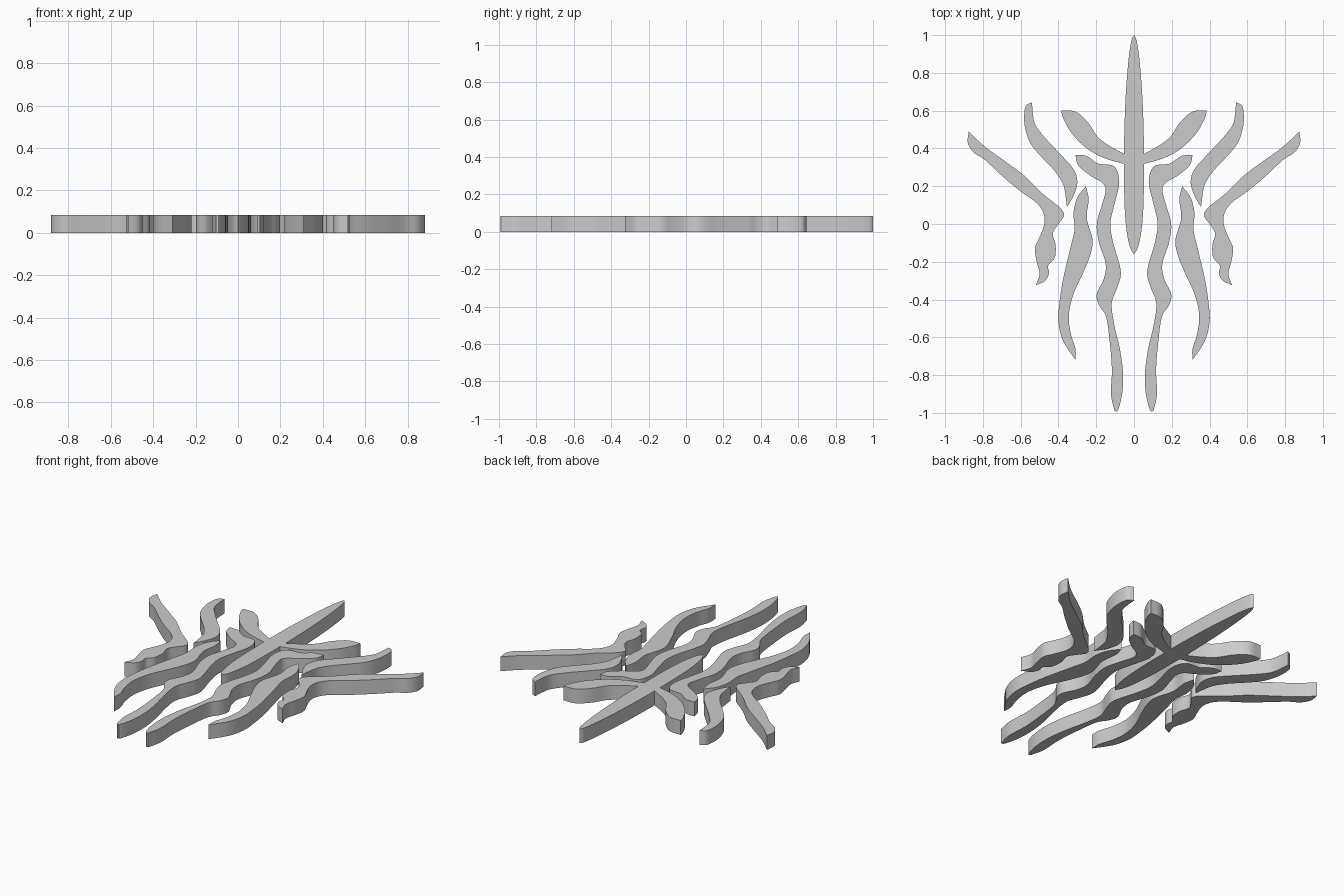
import bpy
import bmesh
from mathutils import Vector

THICKNESS = 0.085
STEPS = 5

default_cube = bpy.data.objects.get("Cube")
if default_cube:
    bpy.data.objects.remove(default_cube, do_unlink=True)

# One plain grey for the whole emblem
grey = bpy.data.materials.new("plain grey")
grey.use_nodes = True
grey_value = (0.6, 0.6, 0.6, 1.0)
grey.diffuse_color = grey_value
grey.node_tree.nodes["Principled BSDF"].inputs["Base Color"].default_value = grey_value


def smooth_edge(points):
    """Catmull-Rom curve through the points, ends included."""
    pts = [Vector(p) for p in points]
    pts = [pts[0] * 2 - pts[1]] + pts + [pts[-1] * 2 - pts[-2]]
    result = []
    for a, b, c, d in zip(pts, pts[1:], pts[2:], pts[3:]):
        for step in range(STEPS):
            t = step / STEPS
            result.append(b + (c - a) * t / 2
                          + (a * 2 - b * 5 + c * 4 - d) * t ** 2 / 2
                          + (b * 3 - a - c * 3 + d) * t ** 3 / 2)
    result.append(pts[-2])
    return result


def make_plate(name, outline):
    """Extrude a closed outline from the ground to the plate thickness."""
    bm = bmesh.new()
    verts = [bm.verts.new((p.x, p.y, 0)) for p in outline]
    bottom = bm.faces.new(verts)
    extruded = bmesh.ops.extrude_face_region(bm, geom=[bottom], use_keep_orig=True)
    top_verts = [g for g in extruded["geom"] if isinstance(g, bmesh.types.BMVert)]
    bmesh.ops.translate(bm, vec=(0, 0, THICKNESS), verts=top_verts)
    bmesh.ops.recalc_face_normals(bm, faces=bm.faces)
    mesh = bpy.data.meshes.new(name)
    bm.to_mesh(mesh)
    bm.free()
    mesh.materials.append(grey)
    plate = bpy.data.objects.new(name, mesh)
    bpy.context.collection.objects.link(plate)
    bpy.ops.object.select_all(action="DESELECT")
    plate.select_set(True)
    bpy.context.view_layer.objects.active = plate
    bpy.ops.object.shade_smooth_by_angle()


def make_pair(name, outer, inner):
    """Build a wavy strand between two edges, on both sides of the model."""
    outline = smooth_edge(outer) + smooth_edge(inner)[::-1]
    clean = []
    for p in outline:
        if not clean or (p - clean[-1]).length > 1e-4:
            clean.append(p)
    if (clean[0] - clean[-1]).length < 1e-4:
        clean.pop()
    make_plate("left_" + name, clean)
    make_plate("right_" + name, [Vector((-p.x, p.y)) for p in clean])


# Central spindle, pointed at both ends
spindle = smooth_edge([(0, 1), (.014, .97), (.03, .86), (.045, .66), (.052, .45),
                       (.053, .3), (.05, .1), (.04, -.03), (.022, -.12), (0, -.16)])
make_plate("central_spindle",
           spindle + [Vector((-p.x, p.y)) for p in spindle[-2:0:-1]])

# Upper branches growing out of the spindle
make_pair("upper_branch",
          [(.04, .365), (.06, .375), (.14, .42), (.195, .465), (.245, .54),
           (.31, .595), (.385, .6)],
          [(.04, .315), (.06, .32), (.16, .35), (.25, .4), (.33, .48),
           (.375, .56), (.385, .6)])

# Long inner strands with hooked tops
make_pair("inner_strand",
          [(.31, .365), (.295, .31), (.23, .255), (.17, .22), (.15, .18),
           (.17, .1), (.197, 0), (.185, -.1), (.15, -.21), (.16, -.29),
           (.197, -.37), (.185, -.43), (.148, -.49), (.13, -.61),
           (.117, -.77), (.122, -.9), (.103, -.99)],
          [(.31, .365), (.25, .36), (.19, .32), (.105, .305), (.078, .22),
           (.105, .1), (.125, 0), (.11, -.1), (.07, -.25), (.09, -.34),
           (.118, -.42), (.105, -.53), (.075, -.66), (.058, -.79),
           (.063, -.9), (.085, -.985), (.103, -.99)])

# Thick lower strands
make_pair("lower_strand",
          [(.255, .2), (.3, .14), (.32, .06), (.315, -.03), (.335, -.12),
           (.375, -.29), (.395, -.42), (.4, -.52), (.375, -.62), (.31, -.72)],
          [(.255, .2), (.24, .13), (.25, .03), (.22, -.08), (.23, -.16),
           (.27, -.26), (.32, -.37), (.345, -.48), (.335, -.58),
           (.31, -.66), (.31, -.72)])

# Curled upper strands
make_pair("curled_strand",
          [(.54, .645), (.575, .62), (.58, .53), (.55, .43), (.485, .35),
           (.42, .28), (.375, .21), (.36, .13), (.355, .09)],
          [(.54, .645), (.535, .58), (.52, .52), (.465, .45), (.39, .37),
           (.32, .29), (.3, .22), (.32, .15), (.355, .09)])

# Long swept strands at the sides
make_pair("side_strand",
          [(.875, .49), (.88, .43), (.85, .38), (.79, .34), (.71, .265),
           (.61, .18), (.52, .115), (.48, .06), (.475, 0), (.5, -.07),
           (.525, -.13), (.515, -.2), (.5, -.265), (.52, -.325)],
          [(.875, .49), (.79, .41), (.68, .33), (.58, .255), (.5, .175),
           (.44, .125), (.39, .085), (.37, .045), (.4, 0), (.43, -.05),
           (.415, -.11), (.42, -.18), (.455, -.22), (.45, -.26),
           (.47, -.3), (.52, -.325)])
